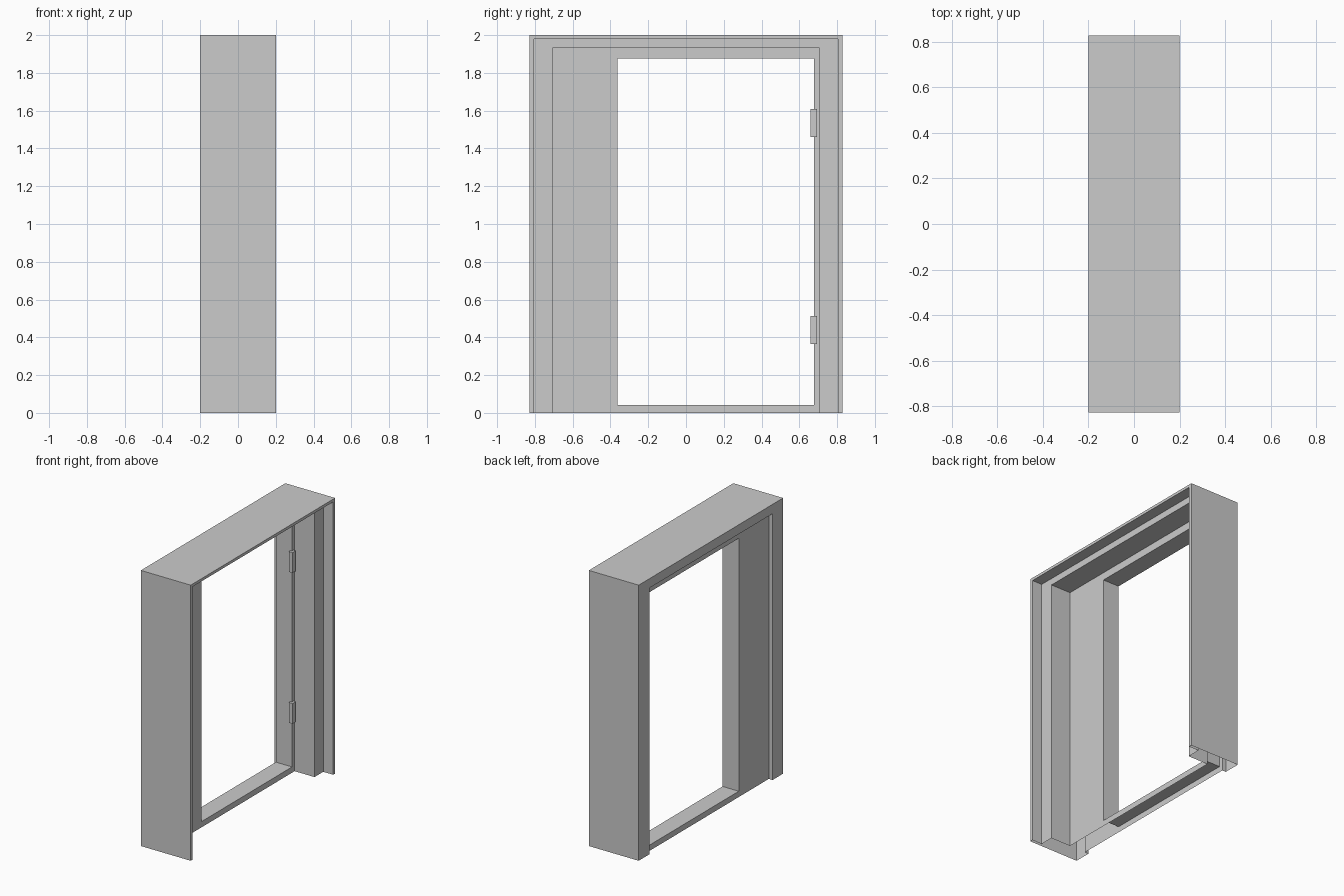
import bpy, bmesh

if "Cube" in bpy.data.objects:
    bpy.data.objects.remove(bpy.data.objects["Cube"])


def mesh_object(name, bm):
    bmesh.ops.recalc_face_normals(bm, faces=bm.faces)
    mesh = bpy.data.meshes.new(name)
    bm.to_mesh(mesh)
    bm.free()
    obj = bpy.data.objects.new(name, mesh)
    bpy.context.collection.objects.link(obj)
    return obj


def loop(bm, x, y0, y1, z0, z1):
    pts = [(y0, z0), (y0, z1), (y1, z1), (y1, z0)]
    return [bm.verts.new((x, y, z)) for y, z in pts]


def bridge(bm, a, b, sides):
    for i in range(sides):
        j = (i + 1) % 4
        bm.faces.new((a[i], a[j], b[j], b[i]))


# Stepped casing: (x, half width, height) swept round jambs and header, open at the floor
FRONT, BACK = -0.04, -0.17
steps = [(BACK, 0.706, 1.932), (-0.2, 0.706, 1.932), (-0.2, 0.828, 2.0),
         (0.2, 0.828, 2.0), (0.2, 0.806, 1.98), (0.12, 0.806, 1.98),
         (0.12, 0.706, 1.932), (FRONT, 0.706, 1.932)]
bm = bmesh.new()
loops = [loop(bm, x, -w, w, 0, h) for x, w, h in steps]
for a, b in zip(loops, loops[1:]):
    bridge(bm, a, b, 3)

# Inner panel with an off-centre doorway and its reveal
opening = (-0.362, 0.677, 0.042, 1.877)
hole_back = loop(bm, BACK, *opening)
hole_front = loop(bm, FRONT, *opening)
bridge(bm, loops[0], hole_back, 4)
bridge(bm, loops[-1], hole_front, 4)
bridge(bm, hole_back, hole_front, 4)
mesh_object("door_frame", bm)

# Hinges on the doorway edge
for name, z in (("lower_hinge", 0.44), ("upper_hinge", 1.535)):
    bm = bmesh.new()
    bmesh.ops.create_cube(bm, size=1)
    bmesh.ops.scale(bm, vec=(0.03, 0.036, 0.148), verts=bm.verts)
    mesh_object(name, bm).location = (-0.038, 0.676, z)
